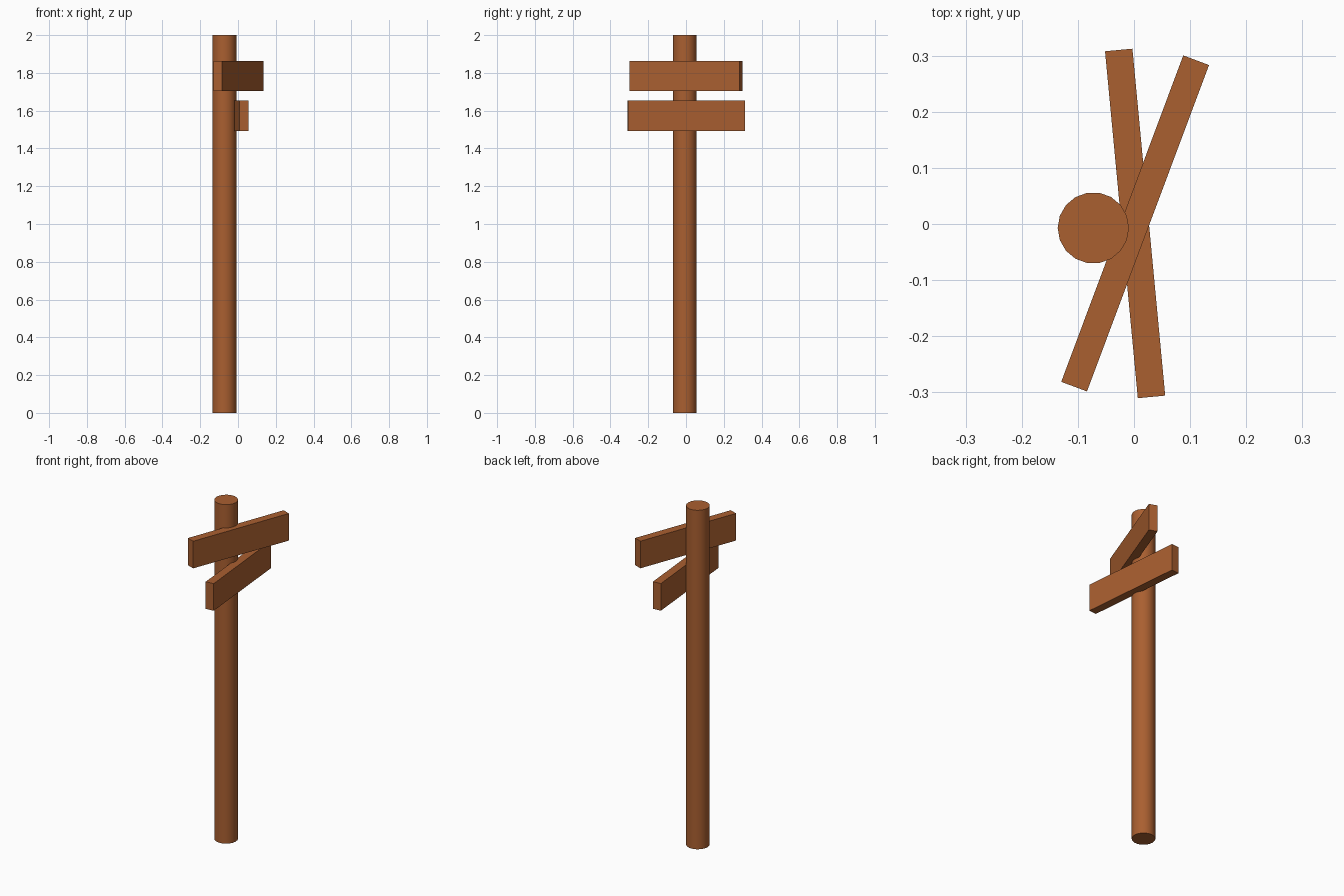
import bpy
from math import radians

if "Cube" in bpy.data.objects:
    bpy.data.objects.remove(bpy.data.objects["Cube"])

wood = bpy.data.materials.new("wood")
wood.diffuse_color = (0.40, 0.115, 0.03, 1)
wood.use_nodes = True
wood.node_tree.nodes["Principled BSDF"].inputs["Base Color"].default_value = wood.diffuse_color


def finish(name):
    obj = bpy.context.object
    obj.name = name
    obj.data.materials.append(wood)
    return obj


def board(name, z, angle):
    bpy.ops.mesh.primitive_cube_add(size=1, location=(0.002, 0.001, z),
                                    rotation=(0, 0, radians(angle)))
    obj = finish(name)
    obj.scale = (0.049, 0.621, 0.16)
    bpy.ops.object.transform_apply(location=False, rotation=False, scale=True)


# Round 18-sided post, with a vertex on the +x side
bpy.ops.mesh.primitive_cylinder_add(vertices=18, radius=0.0635, depth=2,
                                    location=(-0.0725, -0.007, 1),
                                    rotation=(0, 0, radians(90)))
finish("post")
bpy.ops.object.shade_smooth_by_angle(angle=radians(40))

# Two sign boards, each twisted a different way
board("upper_board", 1.783, -20.5)
board("lower_board", 1.573, 5.4)
